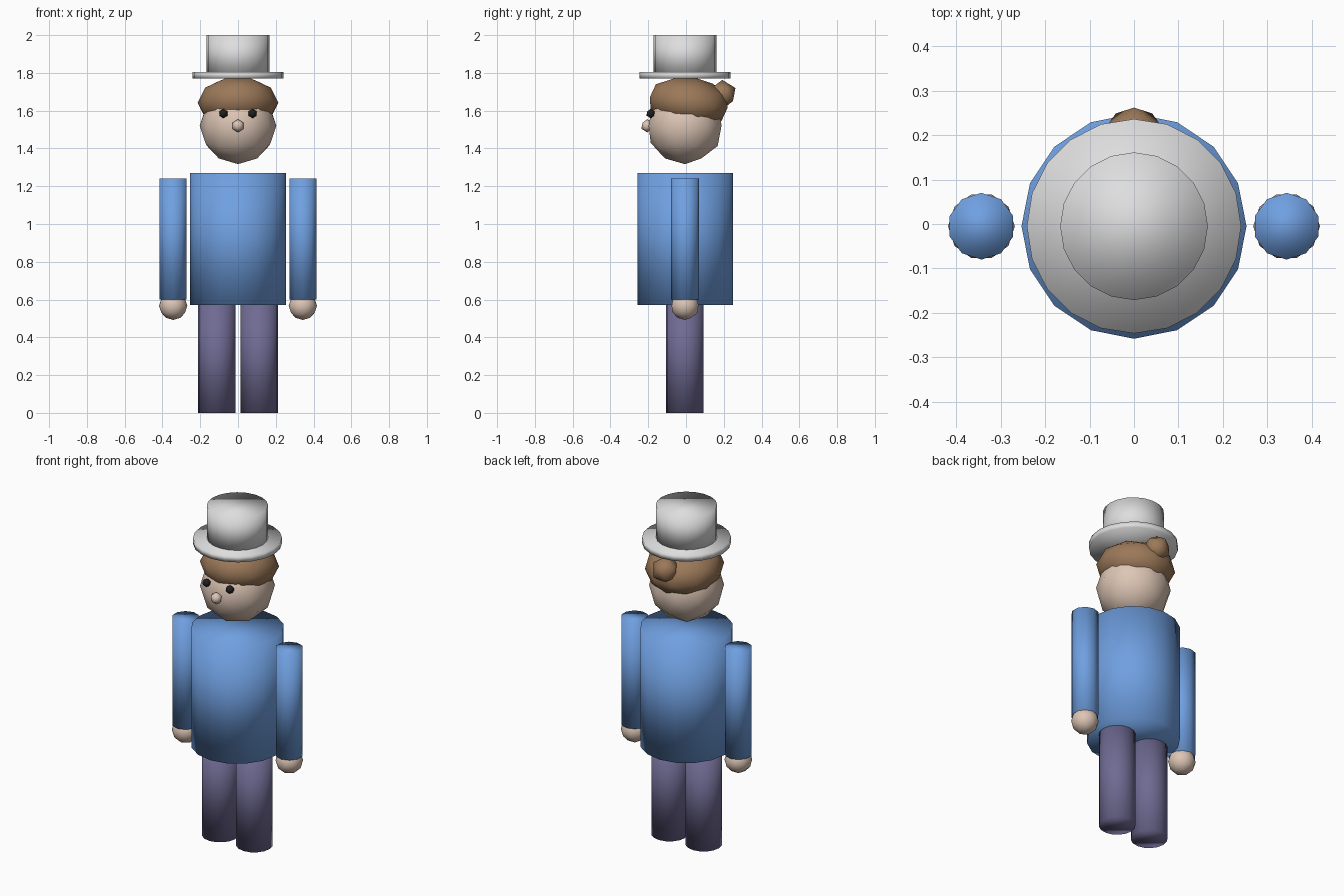
import bpy, bmesh, math
from mathutils import Matrix, Vector

if "Cube" in bpy.data.objects:
    bpy.data.objects.remove(bpy.data.objects["Cube"])


def material(name, rgb):
    m = bpy.data.materials.new(name)
    m.diffuse_color = (*rgb, 1)
    m.use_nodes = True
    m.node_tree.nodes["Principled BSDF"].inputs["Base Color"].default_value = m.diffuse_color
    return m


BLUE = material("blue_cloth", (0.16, 0.35, 0.75))
SKIN = material("skin", (0.72, 0.56, 0.46))
BROWN = material("brown_hair", (0.33, 0.19, 0.10))
PURPLE = material("purple_cloth", (0.16, 0.145, 0.29))
GREY = material("light_grey", (0.73, 0.73, 0.73))
BLACK = material("black", (0.014, 0.014, 0.014))


def finish(name, bm, mat):
    mesh = bpy.data.meshes.new(name)
    bm.to_mesh(mesh)
    bm.free()
    mesh.materials.append(mat)
    mesh.shade_smooth()
    ob = bpy.data.objects.new(name, mesh)
    bpy.context.collection.objects.link(ob)
    return ob


def cylinder(name, x, y, z0, z1, r, sides, mat):
    bm = bmesh.new()
    bmesh.ops.create_cone(bm, cap_ends=True, segments=sides, radius1=r, radius2=r, depth=z1 - z0,
                          matrix=Matrix.Translation((x, y, (z0 + z1) / 2)))
    return finish(name, bm, mat)


def ball(name, centre, radii, detail, mat, tilt=0):
    # icosphere turned so that it is symmetric in the front view
    bm = bmesh.new()
    bmesh.ops.create_icosphere(bm, subdivisions=detail, radius=1)
    bm.transform(Matrix.Translation(centre) @ Matrix.Rotation(tilt, 4, 'X')
                 @ Matrix.Diagonal((*radii, 1)) @ Matrix.Rotation(math.pi / 2, 4, 'Z'))
    return finish(name, bm, mat)


CY = -0.005  # depth of the body axis

# torso
cylinder("torso", 0, CY, 0.57, 1.27, 0.253, 16, BLUE)

# limbs and eyes, one per side
for side, s in (("left", -1), ("right", 1)):
    cylinder(side + "_leg", s * 0.113, CY - 0.002, 0, 0.60, 0.1, 16, PURPLE)
    cylinder(side + "_arm", s * 0.343, CY, 0.60, 1.24, 0.075, 10, BLUE)
    ball(side + "_hand", (s * 0.343, CY, 0.567), (0.075,) * 3, 2, SKIN)
    ball(side + "_eye", (s * 0.077, -0.187, 1.585), (0.025,) * 3, 1, BLACK)

# head, nose, hair and bun
ball("head", (0, CY, 1.52), (0.203,) * 3, 2, SKIN)
ball("nose", (0, -0.205, 1.52), (0.035,) * 3, 1, SKIN)
ball("hair", (0, 0.014, 1.642), (0.214, 0.218, 0.138), 2, BROWN, math.radians(-8))
ball("hair_bun", (0, 0.192, 1.685), (0.078,) * 3, 1, BROWN)

# hat
cylinder("hat_brim", 0, CY, 1.77, 1.806, 0.241, 20, GREY)
cylinder("hat_crown", 0, CY, 1.79, 2.0, 0.166, 20, GREY)
